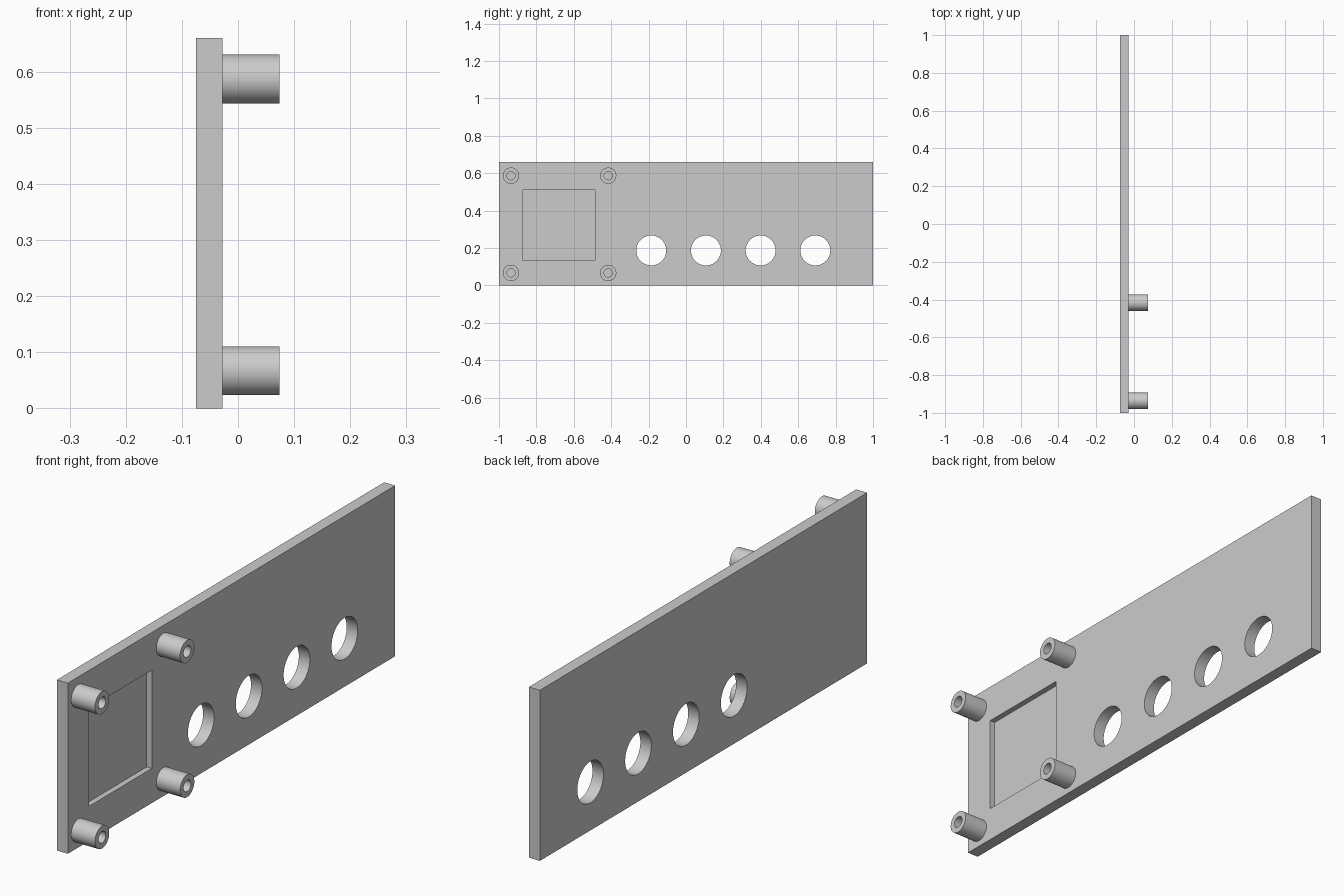
import bpy
import bmesh
import math
from mathutils import Matrix, Vector

cube = bpy.data.objects.get("Cube")
if cube:
    bpy.data.objects.remove(cube, do_unlink=True)

BACK, FACE, TIP = -0.075, -0.028, 0.074
HEIGHT = 0.66

grey = bpy.data.materials.new("light_grey")
grey.use_nodes = True
colour = (0.6, 0.6, 0.6, 1)
grey.diffuse_color = colour
grey.node_tree.nodes["Principled BSDF"].inputs["Base Color"].default_value = colour


def make_object(name, bm):
    bmesh.ops.recalc_face_normals(bm, faces=bm.faces)
    mesh = bpy.data.meshes.new(name)
    bm.to_mesh(mesh)
    bm.free()
    mesh.materials.append(grey)
    obj = bpy.data.objects.new(name, mesh)
    bpy.context.collection.objects.link(obj)
    return obj


def box(name, low, high):
    low, high = Vector(low), Vector(high)
    bm = bmesh.new()
    bmesh.ops.create_cube(bm, size=1, matrix=Matrix.Translation((low + high) / 2)
                          @ Matrix.Diagonal((high - low).to_4d()))
    return make_object(name, bm)


def rod(name, x0, x1, y, z, radius):
    """Cylinder lying along x."""
    bm = bmesh.new()
    bmesh.ops.create_cone(bm, cap_ends=True, segments=64, radius1=radius, radius2=radius,
                          depth=x1 - x0, matrix=Matrix.Translation(((x0 + x1) / 2, y, z))
                          @ Matrix.Rotation(math.pi / 2, 4, 'Y'))
    return make_object(name, bm)


def cut(target, cutter):
    cutter.hide_render = True
    mod = target.modifiers.new("cut", 'BOOLEAN')
    mod.operation = 'DIFFERENCE'
    mod.solver = 'EXACT'
    mod.object = cutter
    bpy.ops.object.select_all(action='DESELECT')
    bpy.context.view_layer.objects.active = target
    target.select_set(True)
    bpy.ops.object.modifier_apply(modifier=mod.name)
    bpy.data.objects.remove(cutter, do_unlink=True)


def smooth(obj):
    bpy.ops.object.select_all(action='DESELECT')
    bpy.context.view_layer.objects.active = obj
    obj.select_set(True)
    bpy.ops.object.shade_smooth_by_angle(angle=math.radians(30))


# Panel with a shallow square pocket and a row of round openings
panel = box("panel", (BACK, -1, 0), (FACE, 1, HEIGHT))
cut(panel, box("pocket_cutter", (-0.05, -0.871, 0.134), (0.1, -0.487, 0.514)))
for i in range(4):
    cut(panel, rod("opening_cutter", -0.2, 0.1, -0.186 + 0.2925 * i, 0.187, 0.08))
smooth(panel)

# Four hollow standoffs around the pocket
for side, y in (("front", -0.936), ("rear", -0.416)):
    for level, z in (("lower", 0.067), ("upper", 0.587)):
        post = rod(f"{side}_{level}_standoff", FACE, TIP, y, z, 0.0435)
        cut(post, rod("bore_cutter", FACE + 0.001, TIP + 0.05, y, z, 0.022))
        smooth(post)
